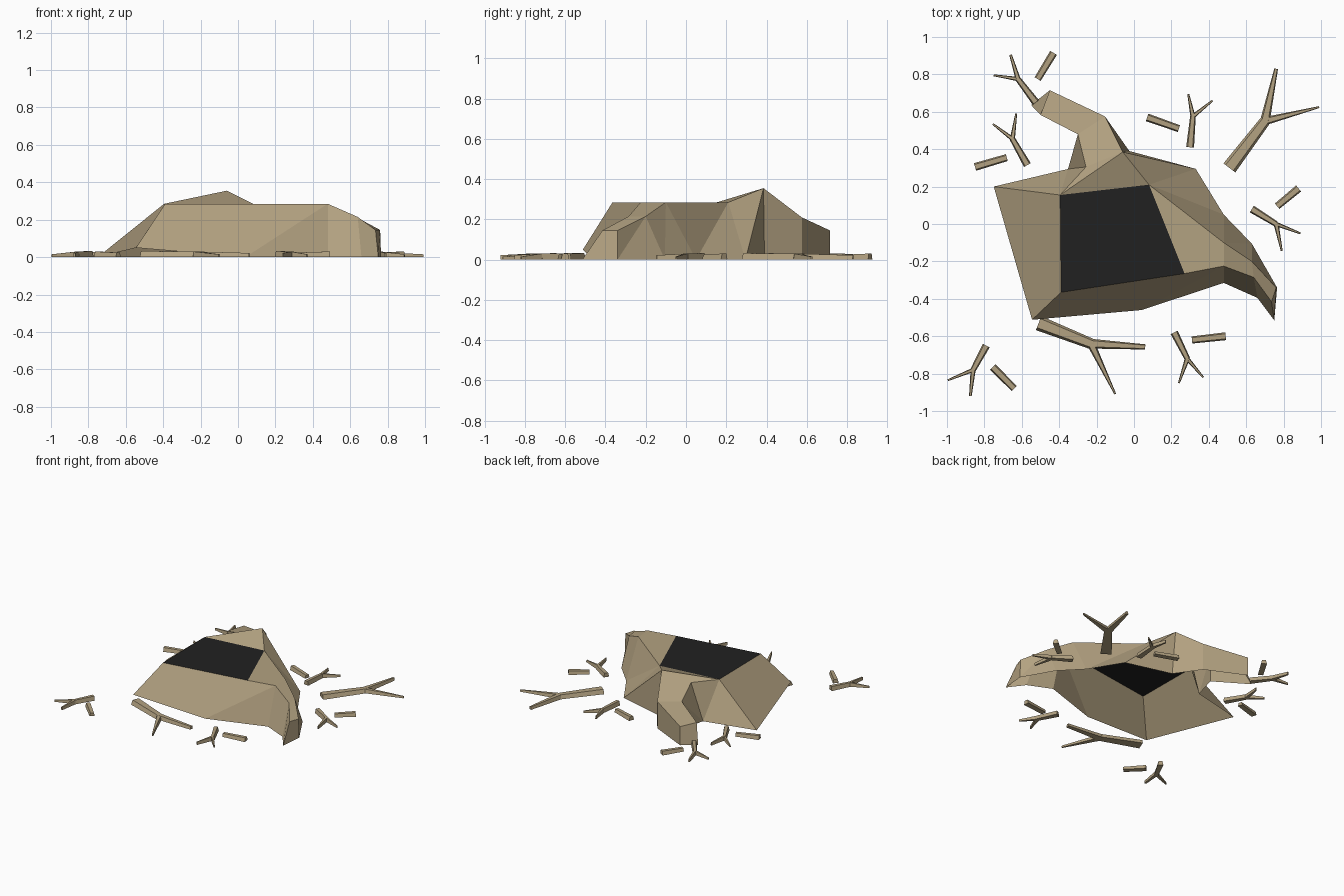
import bpy, bmesh
from mathutils import Vector

if "Cube" in bpy.data.objects:
    bpy.data.objects.remove(bpy.data.objects["Cube"])


def material(name, color):
    m = bpy.data.materials.new(name)
    m.diffuse_color = (*color, 1)
    m.use_nodes = True
    m.node_tree.nodes["Principled BSDF"].inputs["Base Color"].default_value = m.diffuse_color
    return m


BARK = material("bark", (0.45, 0.36, 0.22))
DARK = material("hollow_dark", (0.015, 0.015, 0.015))


def finish(name, bm, mats):
    bmesh.ops.recalc_face_normals(bm, faces=bm.faces[:])
    me = bpy.data.meshes.new(name)
    bm.to_mesh(me)
    bm.free()
    for m in mats:
        me.materials.append(m)
    ob = bpy.data.objects.new(name, me)
    bpy.context.collection.objects.link(ob)
    return ob


# Stump shell: named corner points, open underneath
P = dict(
    # flat top and raised peak
    A=(-.395, .155, .285), B=(.08, .21, .285), C=(.27, -.265, .285),
    D=(-.39, -.365, .285), E=(-.06, .385, .355),
    # ground outline
    G=(-.75, .2, 0), H=(-.545, -.512, .05), I=(.04, -.46, 0), J=(.48, -.315, 0),
    M=(.66, -.395, 0), N=(.75, -.515, 0), O=(.765, -.34, 0), Q=(.63, -.105, 0),
    p=(.48, .05, 0), R=(.33, .295, 0), S=(-.025, .39, 0), T=(-.353, .294, 0),
    # right root ridges: front 1, back 2
    F=(.48, -.225, .285), f=(.48, -.1, .285), K=(.64, -.285, .215),
    k=(.63, -.2, .215), L=(.735, -.415, .145), l=(.76, -.34, .145),
    # back root ridges and feet
    X=(-.257, .305, .28), V=(-.3, .48, .21), v=(-.3, .48, 0),
    W=(-.155, .575, .21), w=(-.155, .575, 0), Y=(-.5, .583, .14),
    Z=(-.45, .715, .145), y=(-.55, .636, 0), z=(-.45, .715, 0),
)
FACES = ("ABCD ABE BER ESR BRp Bpf fpQ fQk kQO kOl BfFC fkKF klLK lONL "
         "KLNM FKMJ FJI DCFIH ADHG AGT ATX AXE EXVW VYZW TvV TVX vyYV "
         "YyzZ ZzwW WwSE").split()
bm = bmesh.new()
verts = {n: bm.verts.new(c) for n, c in P.items()}
for names in FACES:
    face = bm.faces.new([verts[n] for n in names])
    face.material_index = 1 if names == "ABCD" else 0
finish("stump", bm, [BARK, DARK])


# One tapered limb: four-sided, narrower on top
def limb(bm, a, b, wa, wb, ha, hb):
    a, b = Vector(a), Vector(b)
    d = (b - a).normalized()
    n = Vector((-d.y, d.x))
    rings = []
    for p, w, h in ((a, wa, ha), (b, wb, hb)):
        pts = [p + n * w * .5, p - n * w * .5, p - n * w * .32, p + n * w * .32]
        rings.append([bm.verts.new((q.x, q.y, h if i > 1 else 0))
                      for i, q in enumerate(pts)])
    r, s = rings
    for i in range(4):
        j = (i + 1) % 4
        bm.faces.new((r[i], r[j], s[j], s[i]))
    bm.faces.new(r)
    bm.faces.new(s[::-1])


# Forked twigs: base, fork, two tips, base width, first tip width
TWIGS = [
    ((-.525, .65), (-.62, .775), (-.66, .905), (-.75, .795), .042, .014),
    ((-.57, .315), (-.65, .455), (-.63, .59), (-.755, .535), .042, .01),
    ((.30, .41), (.315, .575), (.29, .695), (.42, .66), .042, .01),
    ((.51, .3), (.70, .55), (.76, .83), (.99, .625), .08, .02),
    ((.63, .08), (.76, 0), (.79, -.145), (.89, -.05), .042, .01),
    ((.215, -.58), (.285, -.72), (.24, -.85), (.37, -.82), .042, .01),
    ((-.79, -.65), (-.86, -.78), (-.875, -.92), (-.995, -.835), .042, .014),
    ((-.51, -.53), (-.23, -.64), (.06, -.657), (-.1, -.91), .08, .028),
]
for i, (base, fork, t1, t2, w, wt) in enumerate(TWIGS):
    bm = bmesh.new()
    limb(bm, base, fork, w, w * .72, .032, .03)
    limb(bm, fork, t1, w * .65, wt, .03, .022)
    limb(bm, fork, t2, w * .55, .01, .03, .015)
    finish(f"forked_twig_{i + 1}", bm, [BARK])

# Short straight sticks
STICKS = [((-.43, .915), (-.515, .775)), ((-.85, .305), (-.68, .355)),
          ((.07, .57), (.24, .51)), ((.88, .19), (.765, .095)),
          ((.49, -.6), (.31, -.62)), ((-.755, -.765), (-.64, -.88))]
for i, (a, b) in enumerate(STICKS):
    bm = bmesh.new()
    limb(bm, a, b, .042, .038, .03, .024)
    finish(f"stick_{i + 1}", bm, [BARK])
